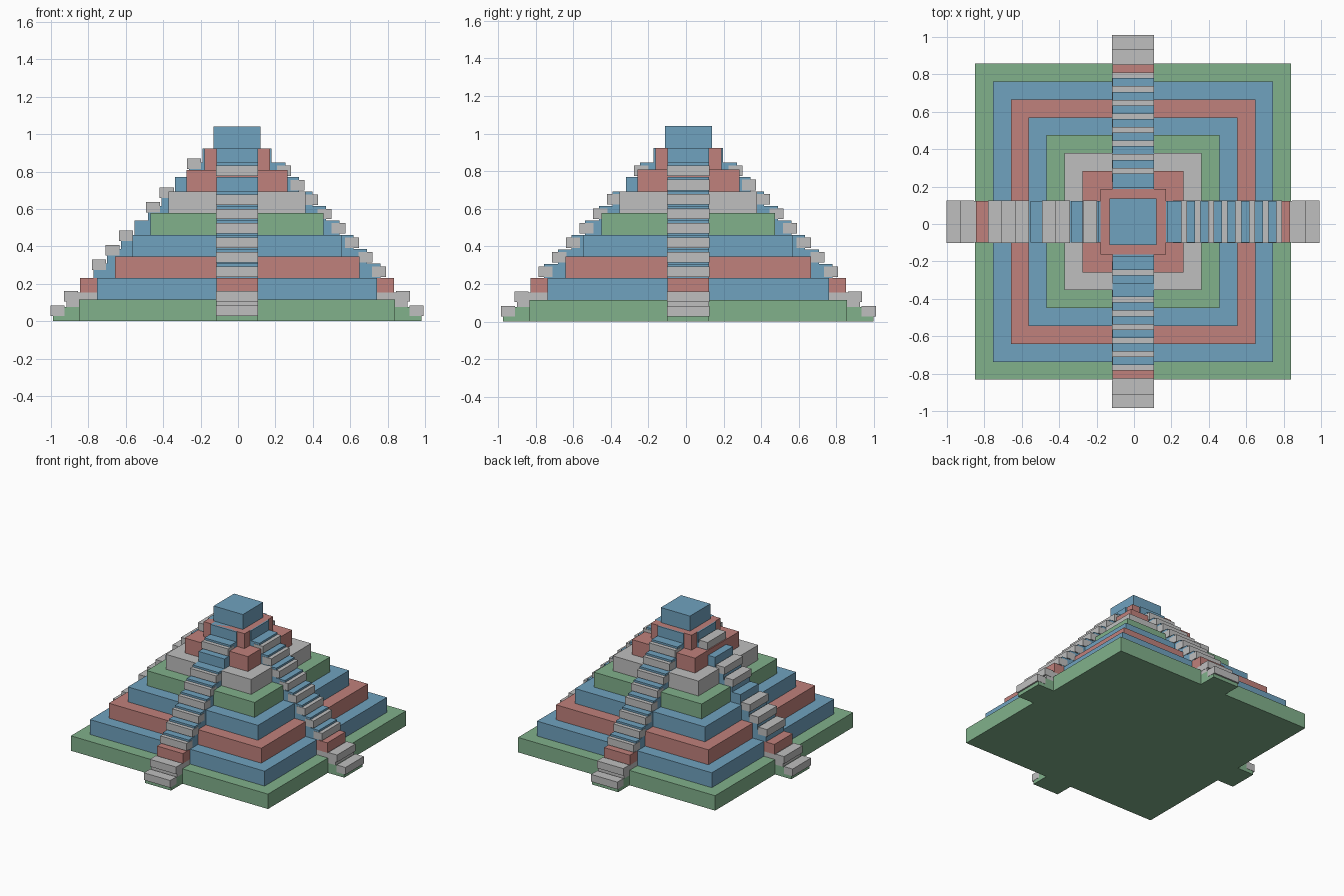
import bpy
from mathutils import Vector, Matrix
from math import radians

old = bpy.data.objects.get("Cube")
if old:
    bpy.data.objects.remove(old, do_unlink=True)


def material(name, rgb):
    m = bpy.data.materials.new(name)
    m.use_nodes = True
    colour = (*rgb, 1)
    m.diffuse_color = colour
    m.node_tree.nodes["Principled BSDF"].inputs["Base Color"].default_value = colour
    return m


green = material("moss green", (0.22, 0.44, 0.26))
blue = material("sky blue", (0.16, 0.36, 0.52))
red = material("brick red", (0.53, 0.22, 0.20))
gray = material("stone gray", (0.52, 0.52, 0.52))

CENTRE = Vector((-0.005, 0.0125, 0))


def box(name, low, high, mat, turn=0):
    """Box between two corners, turned about the pyramid's axis."""
    low, high = Vector(low), Vector(high)
    bpy.ops.mesh.primitive_cube_add(size=1)
    ob = bpy.context.object
    ob.name = name
    ob.data.transform(Matrix.Translation((low + high) / 2)
                      @ Matrix.Diagonal((*(high - low), 1)))
    ob.rotation_euler.z = radians(turn)
    ob.location = CENTRE
    ob.data.materials.append(mat)
    return ob


# Stacked square tiers
TIER = 0.1155
for i, mat in enumerate([green, blue, red, blue, green, gray, red, red]):
    half = 0.845 - 0.0957 * i
    box(f"tier_{i + 1}", (-half, -half, TIER * i), (half, half, TIER * (i + 1)), mat)

# Block on the summit
box("summit_block", (-0.125, -0.125, 8 * TIER), (0.125, 0.125, 1.04), blue)

# Four flights: name, turn, outward shift and lift of treads, steps without a tread
STEPS, RISE, RUN, WIDE = 12, 0.077, 0.0727, 0.111
flights = [
    ("right_stair", 180, 0.01, 0.022, {3, 7, 10, 12}),
    ("left_stair", 0, 0.03, -0.015, {3, 12}),
    ("front_stair", 270, 0.03, -0.015, {3, 10, 12}),
    ("back_stair", 90, 0.03, -0.015, {3, 12}),
]
step_mats = [green, gray, red] + [blue] * 9

for name, turn, out, lift, bare in flights:
    for i, mat in enumerate(step_mats):
        edge, top = 0.985 - RUN * i, RISE * (i + 1)
        box(f"{name}_step_{i + 1}", (0, -WIDE, RISE * i), (edge, WIDE, top), mat, turn)
        if i + 1 in bare:
            continue
        # Lowest treads sit nearly flush, upper ones are shifted
        shift, raised = (out, lift) if i > 2 else (0.012, 0.006)
        box(f"{name}_tread_{i + 1}",
            (edge + shift - 0.075, -WIDE - 0.002, top + raised - 0.056),
            (edge + shift, WIDE + 0.002, top + raised), gray, turn)
